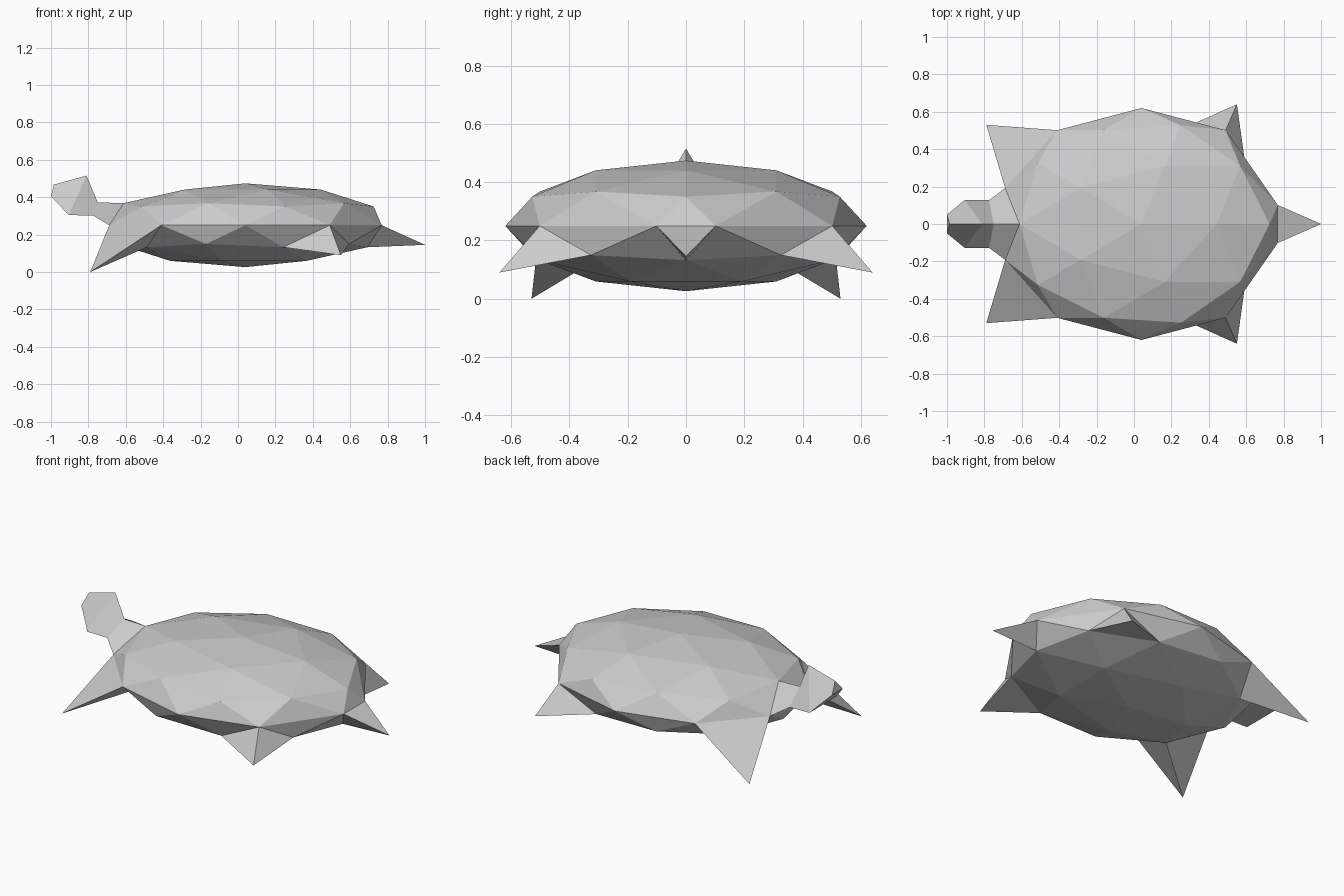
import bpy
import bmesh
from mathutils import Vector

old = bpy.data.objects.get("Cube")
if old:
    bpy.data.objects.remove(old, do_unlink=True)

GREY = (0.6, 0.6, 0.6, 1)
mat = bpy.data.materials.new("light grey")
mat.use_nodes = True
mat.diffuse_color = GREY
mat.node_tree.nodes["Principled BSDF"].inputs["Base Color"].default_value = GREY


def finish(bm, name):
    """Turn a bmesh into a flat-shaded object."""
    mesh = bpy.data.meshes.new(name)
    bm.to_mesh(mesh)
    bm.free()
    mesh.materials.append(mat)
    bpy.context.collection.objects.link(bpy.data.objects.new(name, mesh))


# Shell: a flattened low-poly ball with the tail corner pinched together
shell = bmesh.new()
bmesh.ops.create_icosphere(shell, subdivisions=2, radius=1)
for v in shell.verts:
    if v.co.x > 0.9 and abs(v.co.z) < 0.1:
        v.co.y *= 0.53
    v.co = Vector((v.co.x * 0.766 + 0.04, v.co.y * 0.62, v.co.z * 0.224 + 0.25))


def open_face(target):
    """Remove the shell face nearest to target and return its corners."""
    target = Vector(target)
    face = min(shell.faces, key=lambda f: (f.calc_center_median() - target).length)
    corners = [v.co.copy() for v in face.verts]
    shell.faces.remove(face)
    return corners


def limb(name, target, tip):
    """Spike drawn out of one shell face to a single point."""
    bm = bmesh.new()
    base = [bm.verts.new(c) for c in open_face(target)]
    point = bm.verts.new(tip)
    for i in range(3):
        bm.faces.new((base[i], base[(i + 1) % 3], point))
    finish(bm, name)


# Flippers and tail
for side, s in (("left", 1), ("right", -1)):
    limb(f"front_flipper_{side}", (-0.53, 0.33 * s, 0.21), (-0.79, 0.53 * s, 0))
    limb(f"rear_flipper_{side}", (0.44, 0.44 * s, 0.18), (0.55, 0.64 * s, 0.09))
limb("tail", (0.74, 0, 0.21), (1, 0, 0.145))

# Neck and head: triangular sections (top x, top z, bottom x, bottom z, half width)
sections = [
    (-0.75, 0.372, -0.775, 0.302, 0.128),
    (-0.81, 0.515, -0.905, 0.304, 0.128),
    (-0.985, 0.467, -1, 0.405, 0.05),
]
start = sorted(open_face((-0.66, 0, 0.29)), key=lambda c: (-round(c.z, 3), -c.y))
rings = [start] + [
    [(tx, 0, tz), (bx, w, bz), (bx, -w, bz)] for tx, tz, bx, bz, w in sections
]
bm = bmesh.new()
rings = [[bm.verts.new(c) for c in ring] for ring in rings]
for a, b in zip(rings, rings[1:]):
    for i in range(3):
        j = (i + 1) % 3
        bm.faces.new((a[i], a[j], b[j], b[i]))
bm.faces.new(rings[-1])
bmesh.ops.recalc_face_normals(bm, faces=bm.faces)
if bm.faces[-1:][0].normal.x > 0:
    bmesh.ops.reverse_faces(bm, faces=bm.faces)
finish(bm, "neck_and_head")

finish(shell, "shell")
